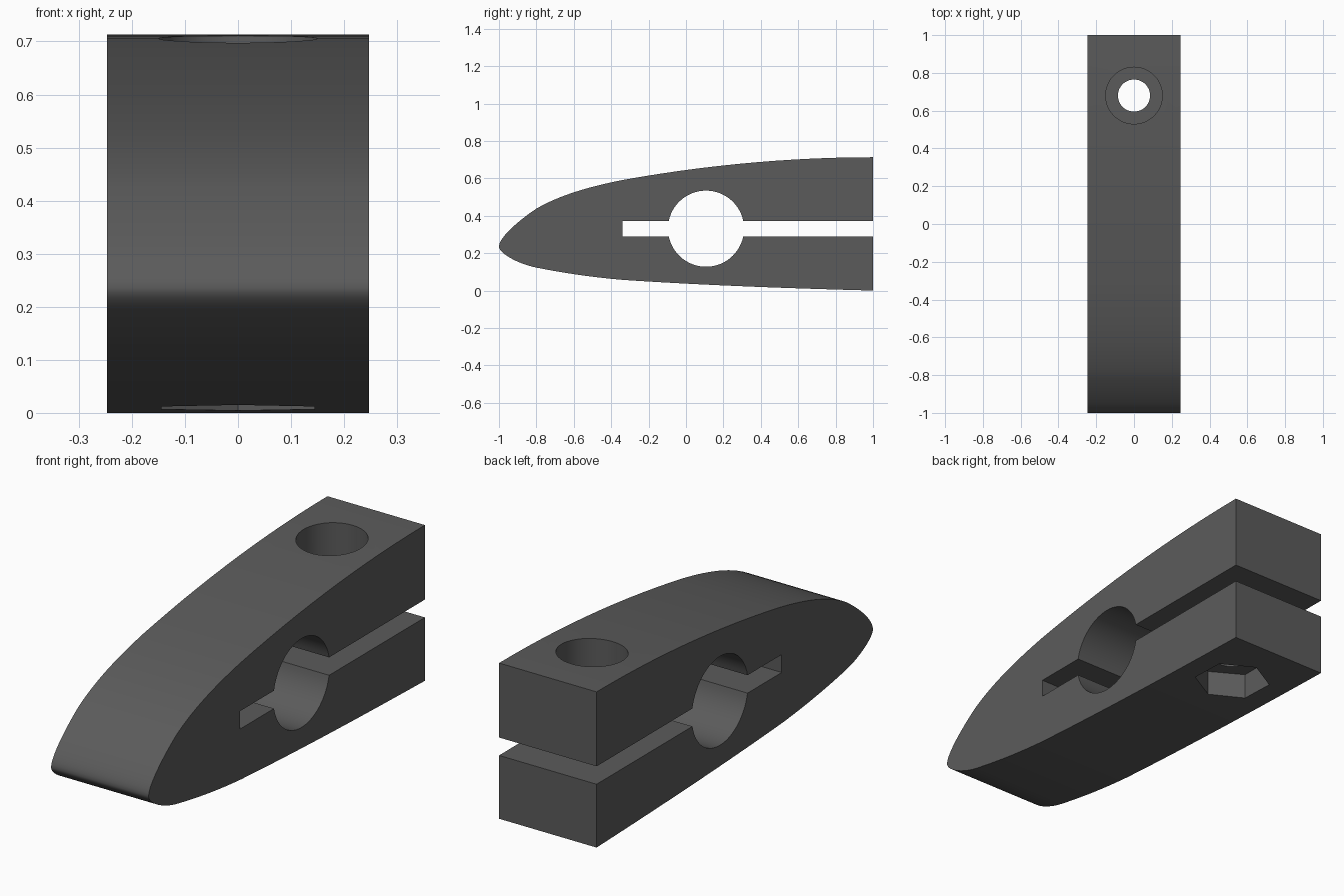
import bpy, bmesh, math
from mathutils import Vector
from mathutils.geometry import interpolate_bezier

if "Cube" in bpy.data.objects:
    bpy.data.objects.remove(bpy.data.objects["Cube"])

HALF_W = 0.247
BOLT_Y = 0.68

grey = bpy.data.materials.new("dark_grey")
grey.diffuse_color = (0.105, 0.105, 0.105, 1)
grey.use_nodes = True
grey.node_tree.nodes["Principled BSDF"].inputs["Base Color"].default_value = grey.diffuse_color


def make_object(name, bm):
    bmesh.ops.recalc_face_normals(bm, faces=bm.faces)
    mesh = bpy.data.meshes.new(name)
    bm.to_mesh(mesh)
    bm.free()
    mesh.materials.append(grey)
    obj = bpy.data.objects.new(name, mesh)
    bpy.context.collection.objects.link(obj)
    return obj


def chain(points, steps):
    """Sample a run of cubic curves given as point, handle, handle, point..."""
    pts = [Vector(p) for p in points]
    out = [pts[0]]
    for i in range(0, len(pts) - 1, 3):
        out += interpolate_bezier(*pts[i:i + 4], steps)[1:]
    return [(p.x, p.y) for p in out]


def prism(name, sides, radius, z0, z1, turn=0.0):
    """Upright cutter on the bolt axis."""
    bm = bmesh.new()
    verts = [bm.verts.new((radius * math.cos(turn + 2 * math.pi * i / sides),
                           BOLT_Y + radius * math.sin(turn + 2 * math.pi * i / sides), z0))
             for i in range(sides)]
    face = bm.faces.new(verts)
    ext = bmesh.ops.extrude_face_region(bm, geom=[face])["geom"]
    bmesh.ops.translate(bm, vec=(0, 0, z1 - z0),
                        verts=[g for g in ext if isinstance(g, bmesh.types.BMVert)])
    return make_object(name, bm)


# Outer side profile (y, z): nose to back along the top and along the bottom
top = chain([(-1, .235), (-1, .29), (-.87, .392), (-.80, .438),
             (-.66, .52), (-.48, .563), (-.335, .592),
             (.10, .67), (.55, .713), (1, .713)], 14)
bottom = chain([(-1, .235), (-1, .20), (-.90, .143), (-.80, .123),
                (-.645, .092), (-.49, .07), (-.335, .057),
                (.10, .028), (.55, .012), (1, 0)], 14)

# Clamp bore and slot, walked from the upper slot lip round to the lower one
CY, CZ, R = .107, .331, .2035
S0, S1, S_END = .29, .372, -.34
a_hi = math.asin((S1 - CZ) / R)
a_lo = math.asin((CZ - S0) / R)


def arc(a, b, n=28):
    return [(CY + R * math.cos(a + (b - a) * i / n),
             CZ + R * math.sin(a + (b - a) * i / n)) for i in range(n + 1)]


inner = ([(1, S1)] + arc(a_hi, math.pi - a_hi) + [(S_END, S1), (S_END, S0)]
         + arc(math.pi + a_lo, 2 * math.pi - a_lo) + [(1, S0)])
outline = top + inner + bottom[:0:-1]

# Clamp body: profile extruded across the width
bm = bmesh.new()
face = bm.faces.new([bm.verts.new((-HALF_W, y, z)) for y, z in outline])
ext = bmesh.ops.extrude_face_region(bm, geom=[face])["geom"]
bmesh.ops.translate(bm, vec=(2 * HALF_W, 0, 0),
                    verts=[g for g in ext if isinstance(g, bmesh.types.BMVert)])
body = make_object("clamp_body", bm)

# Bolt hole, round head recess on top, hexagonal nut pocket underneath
cutters = [prism("bolt_hole_cutter", 48, .085, -.1, .9),
           prism("head_recess_cutter", 64, .15, .51, .9),
           prism("nut_pocket_cutter", 6, .167, -.1, .132, math.pi / 2)]
bpy.context.view_layer.objects.active = body
body.select_set(True)
for cutter in cutters:
    mod = body.modifiers.new(cutter.name, 'BOOLEAN')
    mod.operation = 'DIFFERENCE'
    mod.solver = 'EXACT'
    mod.object = cutter
    bpy.ops.object.modifier_apply(modifier=mod.name)
    bpy.data.objects.remove(cutter, do_unlink=True)

bpy.ops.object.select_all(action='DESELECT')
body.select_set(True)
bpy.ops.object.shade_smooth_by_angle(angle=math.radians(30))
